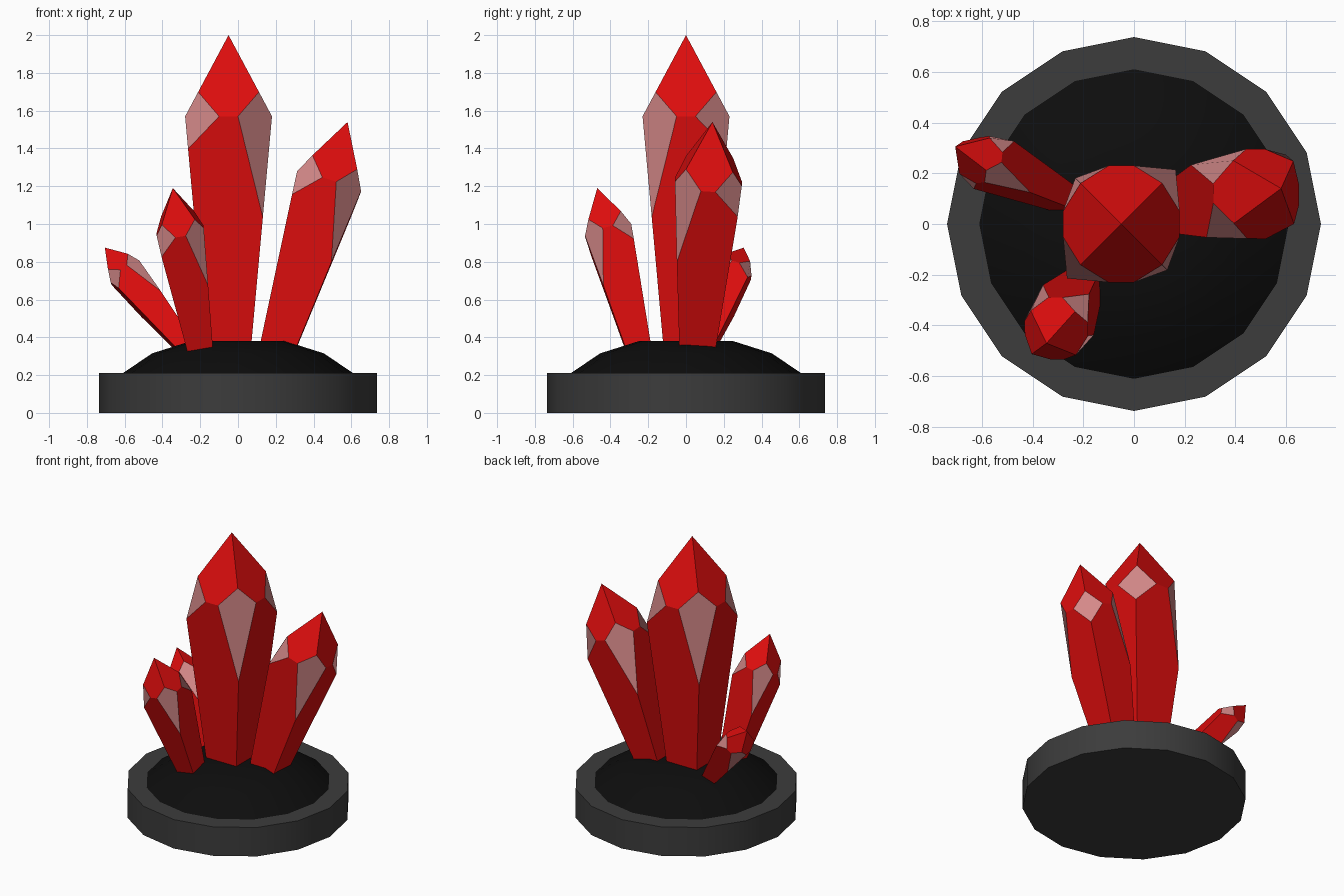
import bpy, bmesh, math
from mathutils import Vector

if "Cube" in bpy.data.objects:
    bpy.data.objects.remove(bpy.data.objects["Cube"])


def material(name, rgb):
    m = bpy.data.materials.new(name)
    m.diffuse_color = (*rgb, 1)
    m.use_nodes = True
    m.node_tree.nodes["Principled BSDF"].inputs["Base Color"].default_value = m.diffuse_color
    return m


RED = material("crystal red", (0.72, 0.004, 0.004))
PINK = material("facet pink", (0.66, 0.25, 0.25))
GREY = material("stone grey", (0.045, 0.045, 0.045))
BLACK = material("mound black", (0.004, 0.004, 0.004))


def make_object(name, bm, mats):
    bmesh.ops.recalc_face_normals(bm, faces=bm.faces[:])
    me = bpy.data.meshes.new(name)
    bm.to_mesh(me)
    bm.free()
    for m in mats:
        me.materials.append(m)
    ob = bpy.data.objects.new(name, me)
    bpy.context.collection.objects.link(ob)
    return ob


def lathe(name, profile, mat, sides=16):
    """Closed solid from (radius, height) rings."""
    bm = bmesh.new()
    rings = [[bm.verts.new((r * math.cos(math.tau * i / sides),
                            r * math.sin(math.tau * i / sides), z))
              for i in range(sides)] for r, z in profile]
    for lo, hi in zip(rings, rings[1:]):
        for i in range(sides):
            j = (i + 1) % sides
            bm.faces.new((lo[i], lo[j], hi[j], hi[i]))
    bm.faces.new(rings[0][::-1])
    bm.faces.new(rings[-1])
    ob = make_object(name, bm, [mat])
    bpy.ops.object.select_all(action='DESELECT')
    ob.select_set(True)
    bpy.context.view_layer.objects.active = ob
    bpy.ops.object.shade_smooth_by_angle(angle=math.radians(30))
    return ob


def crystal(name, base, tip):
    """Square tapered crystal with a pyramid tip and cut shoulder corners."""
    base, tip = Vector(base), Vector(tip)
    length, shoulder, w0, w1, cut = 1.62, 1.19, 0.122, 0.23, 0.18
    axis = tip - base
    scale = axis.length / length
    rot = Vector((0, 0, 1)).rotation_difference(axis)
    bm = bmesh.new()

    def vert(p):
        return bm.verts.new(base + rot @ (Vector(p) * scale))

    signs = [(-1, -1), (1, -1), (1, 1), (-1, 1)]
    corners = [Vector((x * w1, y * w1, shoulder)) for x, y in signs]
    roots = [Vector((x * w0, y * w0, 0)) for x, y in signs]
    apex = Vector((0, 0, length))
    top = vert(apex)
    up, prev, nxt, down, foot = [], [], [], [], []
    for k, c in enumerate(corners):
        up.append(vert(c.lerp(apex, 0.3)))
        prev.append(vert(c.lerp(corners[k - 1], cut / (2 * w1))))
        nxt.append(vert(c.lerp(corners[(k + 1) % 4], cut / (2 * w1))))
        # corner cuts alternate between short and long
        down.append(vert(c.lerp(roots[k], 0.45 if k % 2 else 0.145)))
        foot.append(vert(c.lerp(roots[k], 1.1)))
    for k in range(4):
        j = (k + 1) % 4
        bm.faces.new((top, up[k], nxt[k], prev[j], up[j]))
        bm.faces.new((foot[k], foot[j], down[j], prev[j], nxt[k], down[k]))
        bm.faces.new((up[k], prev[k], down[k], nxt[k])).material_index = 1
    bm.faces.new(foot[::-1])
    return make_object(name, bm, [RED, PINK])


# Round plinth and dark mound
lathe("plinth", [(0.737, 0), (0.737, 0.21)], GREY)
lathe("mound", [(0.625, 0.20), (0.61, 0.21), (0.455, 0.315), (0.25, 0.38)], BLACK)

# Crystals
crystal("main_crystal", (-0.05, 0, 0.38), (-0.05, 0, 2.0))
crystal("right_crystal", (0.21, 0.06, 0.35), (0.58, 0.14, 1.54))
crystal("front_crystal", (-0.20, -0.25, 0.34), (-0.345, -0.47, 1.19))
crystal("left_crystal", (-0.295, 0.11, 0.375), (-0.705, 0.305, 0.875))
